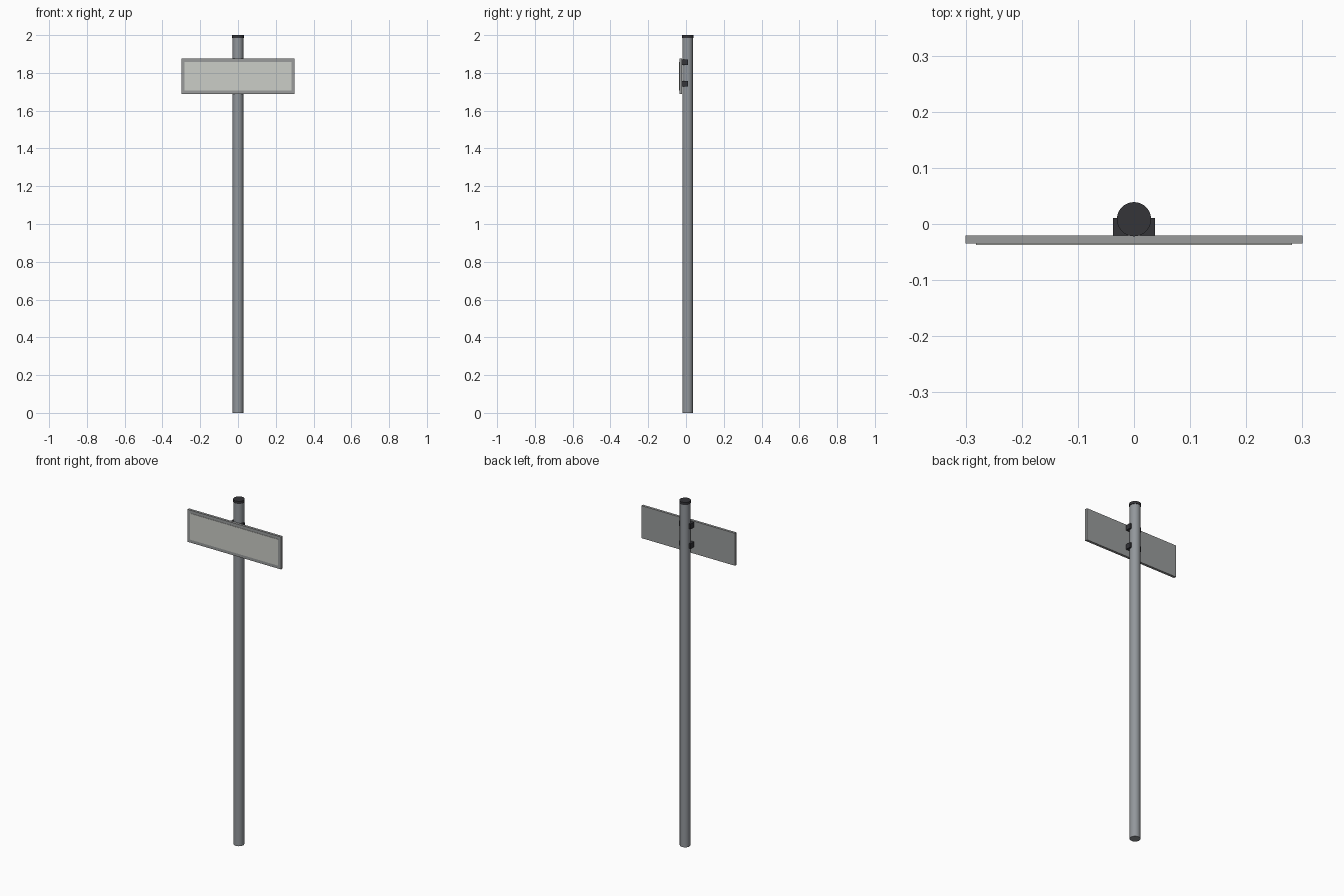
import bpy

if "Cube" in bpy.data.objects:
    bpy.data.objects.remove(bpy.data.objects["Cube"])

POST_Y = 0.0085


def material(name, rgb):
    m = bpy.data.materials.new(name)
    m.diffuse_color = (*rgb, 1)
    m.use_nodes = True
    m.node_tree.nodes["Principled BSDF"].inputs["Base Color"].default_value = m.diffuse_color
    return m


def box(name, x, y, z, mat, bevel=0.0):
    """Box from (min, max) ranges on each axis."""
    bpy.ops.mesh.primitive_cube_add(size=1, location=[sum(r) / 2 for r in (x, y, z)])
    o = bpy.context.object
    o.name = name
    o.scale = [r[1] - r[0] for r in (x, y, z)]
    bpy.ops.object.transform_apply(location=False, rotation=False, scale=True)
    o.data.materials.append(mat)
    if bevel:
        b = o.modifiers.new("soft_edges", 'BEVEL')
        b.width = bevel
        b.segments = 1
    return o


def cylinder(name, radius, z0, z1, mat):
    bpy.ops.mesh.primitive_cylinder_add(vertices=32, radius=radius, depth=z1 - z0,
                                        location=(0, POST_Y, (z0 + z1) / 2))
    o = bpy.context.object
    o.name = name
    o.data.materials.append(mat)
    bpy.ops.object.shade_smooth_by_angle()
    return o


steel = material("steel", (0.29, 0.31, 0.33))
dark = material("dark_plastic", (0.035, 0.035, 0.04))
frame_grey = material("frame_grey", (0.32, 0.33, 0.33))
face_white = material("face_white", (0.6, 0.61, 0.57))

# post and its cap
cylinder("post", 0.028, 0, 1.987, steel)
cylinder("post_cap", 0.0305, 1.985, 2.0, dark)

# sign plate with a thin raised face on the front
box("sign_plate", (-0.3, 0.3), (-0.035, -0.0205), (1.688, 1.876), frame_grey)
box("sign_face", (-0.282, 0.282), (-0.037, -0.034), (1.706, 1.858), face_white)

# two clamps holding the plate to the post
for i, z in enumerate((1.742, 1.856)):
    box(f"clamp_{i + 1}", (-0.037, 0.037), (-0.021, 0.011), (z - 0.015, z + 0.015), dark)
